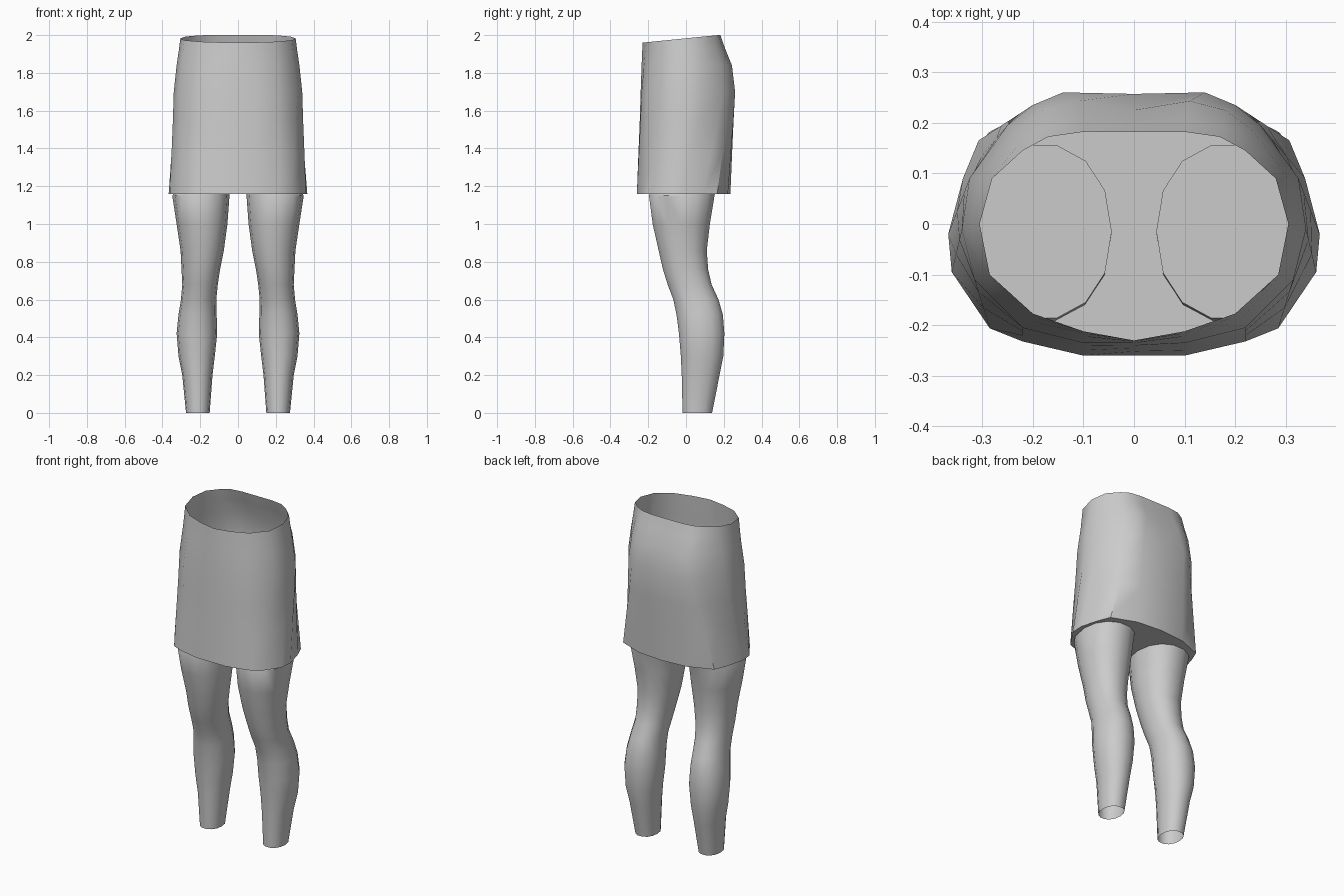
import bpy, bmesh, math

if "Cube" in bpy.data.objects:
    bpy.data.objects.remove(bpy.data.objects["Cube"])

grey = bpy.data.materials.new("plain grey")
grey.diffuse_color = (0.6, 0.6, 0.6, 1)
grey.use_nodes = True
grey.node_tree.nodes["Principled BSDF"].inputs["Base Color"].default_value = grey.diffuse_color


def make(name, rings, cap_faces, angle):
    """Skin a stack of closed rings; cap_faces lists the rings to close."""
    bm = bmesh.new()
    loops = [[bm.verts.new(p) for p in r] for r in rings]
    n = len(loops[0])
    for a, b in zip(loops, loops[1:]):
        for i in range(n):
            j = (i + 1) % n
            bm.faces.new((a[i], a[j], b[j], b[i]))
    for k in cap_faces:
        bm.faces.new(loops[k])
    bmesh.ops.recalc_face_normals(bm, faces=bm.faces)
    me = bpy.data.meshes.new(name)
    bm.to_mesh(me)
    bm.free()
    ob = bpy.data.objects.new(name, me)
    bpy.context.collection.objects.link(ob)
    me.materials.append(grey)
    bpy.ops.object.select_all(action='DESELECT')
    ob.select_set(True)
    bpy.context.view_layer.objects.active = ob
    bpy.ops.object.shade_smooth_by_angle(angle=math.radians(angle))
    return ob


def mirrored(half):
    """Half outline from front centre to back centre, closed across x = 0."""
    return half + [(-x, y) for x, y in half[-2:0:-1]]


# Skirt outlines, front centre round to back centre
waist = [(0, -.23), (.1, -.212), (.2, -.177), (.285, -.1), (.305, 0), (.28, .09),
         (.22, .145), (.17, .172), (.1, .182), (0, .182)]
seat_top = [(0, -.235), (.1, -.222), (.21, -.19), (.3, -.1), (.325, -.01), (.305, .09),
            (.235, .185), (.18, .225), (.11, .243), (0, .225)]
hips = [(0, -.24), (.1, -.235), (.22, -.205), (.315, -.11), (.34, -.01), (.325, .09),
        (.25, .195), (.2, .235), (.14, .26), (0, .257)]
hem = [(0, -.26), (.1, -.26), (.22, -.232), (.285, -.206), (.36, -.095), (.367, -.02),
       (.338, .09), (.307, .165), (.16, .222), (0, .235)]


def blend(a, b, t):
    return [(p[0] + (q[0] - p[0]) * t, p[1] + (q[1] - p[1]) * t) for p, q in zip(a, b)]


def ring(half, z, tilt=0):
    # tilt lowers the front of the waistline
    return [(x, y, z + tilt * min(0, y - .17)) for x, y in mirrored(half)]


levels = [(hem, 1.16), (blend(hem, hips, .42), 1.38), (blend(hem, hips, .75), 1.54),
          (hips, 1.7), (seat_top, 1.84)]
skirt_rings = [ring(o, z) for o, z in levels]
skirt_rings.append(ring(blend(seat_top, waist, .6), 1.93, .05))
skirt_rings.append(ring(waist, 2.0, .1))
make("skirt", skirt_rings, [], 40)

# Flat panel closing the underside of the skirt
make("skirt_underside", [ring(hem, 1.161)], [0], 30)

# Leg sections: height, inner x, outer x, front y, back y
sections = [(0, .15, .275, -.02, .14), (.2, .135, .295, -.025, .18),
            (.3, .123, .315, -.03, .20), (.42, .11, .325, -.04, .206),
            (.52, .113, .315, -.053, .198), (.6, .115, .302, -.07, .175),
            (.68, .107, .295, -.1, .138), (.76, .095, .299, -.125, .12),
            (.86, .075, .304, -.148, .113), (1.0, .056, .325, -.18, .13),
            (1.15, .045, .348, -.2, .155), (1.172, .044, .335, -.19, .16)]


def leg_ring(s, side, n=14):
    z, x0, x1, y0, y1 = s
    pts = []
    for i in range(n):
        a = 2 * math.pi * i / n
        # slightly squared ellipse
        c, d = math.cos(a), math.sin(a)
        c, d = [math.copysign(abs(v) ** .92, v) for v in (c, d)]
        pts.append((side * ((x0 + x1) / 2 - c * (x1 - x0) / 2),
                    (y0 + y1) / 2 + d * (y1 - y0) / 2, z))
    return pts


# Legs: open at the ankle, closed at the top
for side, name in ((1, "right_leg"), (-1, "left_leg")):
    make(name, [leg_ring(s, side) for s in sections], [-1], 40)
